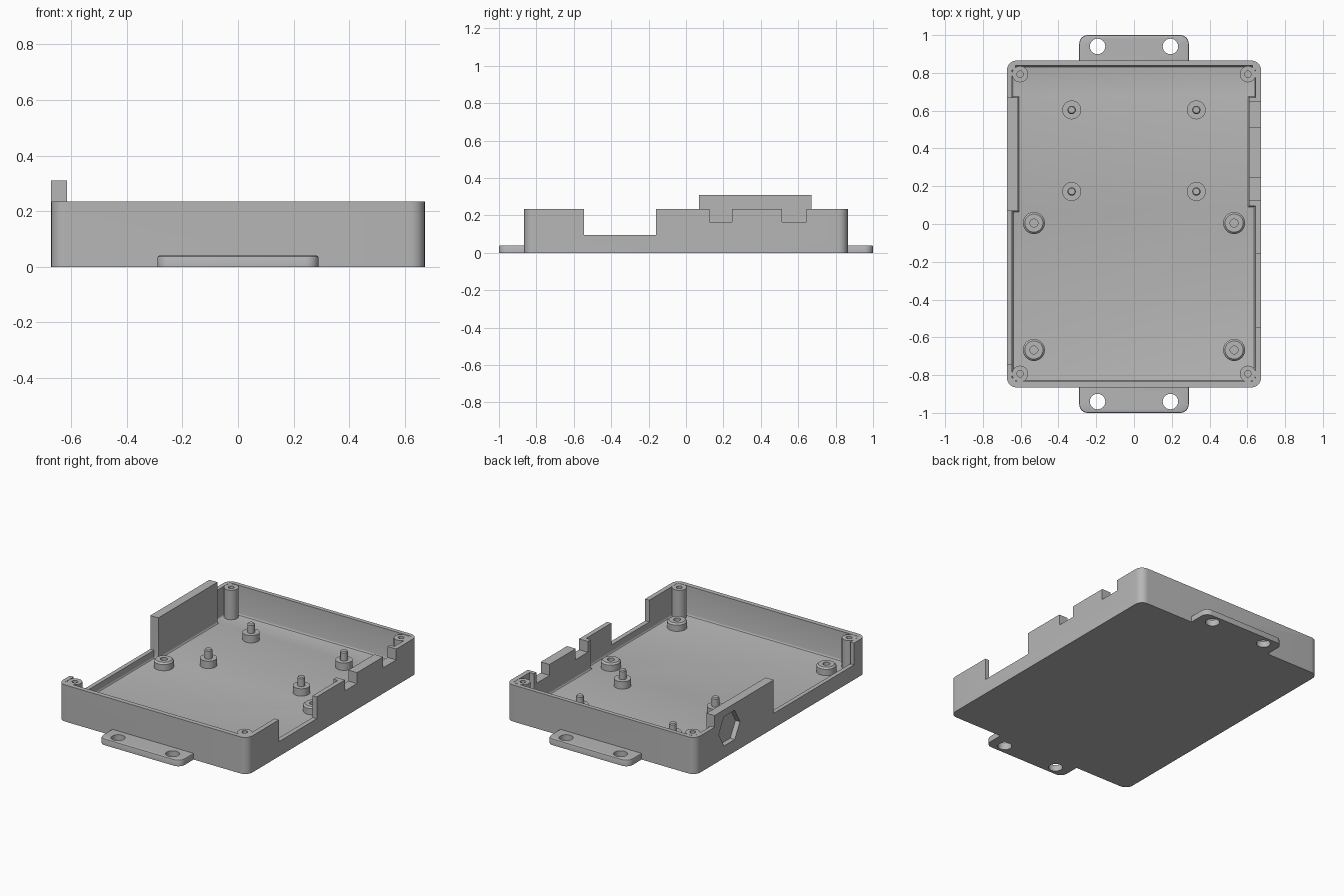
import bpy, bmesh, math
from mathutils import Matrix

cube = bpy.data.objects.get("Cube")
if cube:
    bpy.data.objects.remove(cube, do_unlink=True)

grey = bpy.data.materials.new("grey_plastic")
grey.use_nodes = True
grey.diffuse_color = (0.47, 0.47, 0.47, 1)
grey.node_tree.nodes["Principled BSDF"].inputs["Base Color"].default_value = grey.diffuse_color

TOP, FLOOR, LOW = 0.235, 0.045, 0.095
HX, HY = 0.672, 0.865


def make(name, bm):
    bmesh.ops.recalc_face_normals(bm, faces=bm.faces)
    mesh = bpy.data.meshes.new(name)
    bm.to_mesh(mesh)
    bm.free()
    mesh.materials.append(grey)
    ob = bpy.data.objects.new(name, mesh)
    bpy.context.collection.objects.link(ob)
    return ob


def bevel(bm, test, size, segments):
    edges = [e for e in bm.edges if test(e.verts[0].co, e.verts[1].co)]
    bmesh.ops.bevel(bm, geom=edges, offset=size, segments=segments,
                    affect='EDGES', profile=0.5)


def prism(points, z0, z1):
    bm = bmesh.new()
    base = bm.faces.new([bm.verts.new((x, y, z0)) for x, y in points])
    up = bmesh.ops.extrude_face_region(bm, geom=[base])["geom"]
    for v in up:
        if isinstance(v, bmesh.types.BMVert):
            v.co.z = z1
    return bm


def rect(x0, x1, y0, y1):
    return [(x0, y0), (x1, y0), (x1, y1), (x0, y1)]


def box(x0, x1, y0, y1, z0, z1):
    return make("cutter", prism(rect(x0, x1, y0, y1), z0, z1))


def rod(centre, radius, length, sides=40, along_x=False):
    bm = bmesh.new()
    bmesh.ops.create_cone(bm, cap_ends=True, segments=sides, radius1=radius,
                          radius2=radius, depth=length)
    if along_x:
        bm.transform(Matrix.Rotation(math.pi / 2, 4, 'Y'))
    bm.transform(Matrix.Translation(centre))
    return make("cutter", bm)


def cut(ob, cutter):
    mod = ob.modifiers.new("cut", 'BOOLEAN')
    mod.operation, mod.solver, mod.object = 'DIFFERENCE', 'EXACT', cutter
    bpy.context.view_layer.objects.active = ob
    bpy.ops.object.modifier_apply(modifier=mod.name)
    bpy.data.objects.remove(cutter, do_unlink=True)


def lathe(name, profile, x, y, sides=32):
    bm = bmesh.new()
    verts = [bm.verts.new((r, 0, z)) for r, z in profile]
    edges = [bm.edges.new(pair) for pair in zip(verts, verts[1:])]
    bmesh.ops.spin(bm, geom=verts + edges, cent=(0, 0, 0), axis=(0, 0, 1),
                   angle=math.tau, steps=sides)
    bmesh.ops.remove_doubles(bm, verts=bm.verts, dist=0.0005)
    bm.transform(Matrix.Translation((x, y, 0)))
    return make(name, bm)


def vertical(a, b):
    return abs(a.z - b.z) > 0.01


parts = []

# Tray body with rounded corners
bm = prism(rect(-HX, HX, -HY, HY), 0, 0.31)
bevel(bm, vertical, 0.05, 8)
tray = make("tray", bm)
parts.append(tray)

# Inner cavity, leaving a thick panel on one side and a thick block on the other
bm = prism([(-0.645, -0.835), (0.642, -0.835), (0.642, 0.095), (0.61, 0.095),
            (0.61, 0.67), (0.642, 0.67), (0.642, 0.838), (-0.645, 0.838),
            (-0.645, 0.67), (-0.615, 0.67), (-0.615, 0.07), (-0.645, 0.07)],
           FLOOR, 0.5)
bevel(bm, lambda a, b: max(a.z, b.z) < FLOOR + 0.001, 0.012, 3)
cut(tray, make("cutter", bm))

# Wall heights: everything but the panel is lower, with a long low side opening
cut(tray, box(-0.613, 1, -1, 1, TOP, 0.6))
cut(tray, box(-1, -0.5, 0.67, 1, TOP, 0.6))
cut(tray, box(-1, -0.5, -1, 0.07, TOP, 0.6))
cut(tray, box(-1, -0.63, -0.745, 0.07, LOW, 0.6))
cut(tray, box(0.63, 1, -0.545, -0.16, LOW, 0.6))

# Cable notches in the block
for y0, y1, yc in ((0.125, 0.247, 0.187), (0.513, 0.645, 0.573)):
    cut(tray, box(0.55, 1, y0, y1, 0.165, 0.6))
    cut(tray, rod((0.65, yc, 0.162), 0.04, 0.3, along_x=True))

# Round holes with hexagonal pockets in the panel
for y in (0.235, 0.52):
    cut(tray, rod((-0.65, y, 0.172), 0.067, 0.2, along_x=True))
    cut(tray, rod((-0.735, y, 0.172), 0.108, 0.19, sides=6, along_x=True))

# Mounting tabs with two screw holes each
for name, s in (("front_tab", -1), ("back_tab", 1)):
    bm = prism(rect(-0.29, 0.29, HY * s, s), 0, 0.04)
    bevel(bm, lambda a, b: vertical(a, b) and abs(a.y) > 0.95, 0.045, 6)
    bevel(bm, lambda a, b: min(a.z, b.z) > 0.03 and max(abs(a.y), abs(b.y)) > 0.9,
          0.007, 2)
    tab = make(name, bm)
    for x in (-0.193, 0.193):
        cut(tab, rod((x, 0.94 * s, 0.02), 0.041, 0.2))
    parts.append(tab)

# Corner screw posts
for sx in (-1, 1):
    for sy in (-1, 1):
        x, y = 0.603 * sx, 0.793 * sy
        parts.append(lathe("corner_post", [
            (0.043, FLOOR - 0.01), (0.043, TOP - 0.001), (0.017, TOP - 0.001),
            (0.017, 0.08), (0, 0.08)], x, y))
        fill = box(x + 0.024 * sx, x + 0.045 * sx, y + 0.022 * sy, y + 0.047 * sy,
                   FLOOR - 0.01, TOP - 0.001)
        fill.name = "corner_post_web"
        parts.append(fill)

# Board standoffs with pins, and wide screw standoffs
for x in (-0.33, 0.33):
    for y in (0.172, 0.604):
        parts.append(lathe("pin_standoff", [
            (0.05, FLOOR - 0.01), (0.05, 0.092), (0.022, 0.092), (0.022, 0.143),
            (0.017, 0.15), (0, 0.15)], x, y))
for x in (-0.53, 0.53):
    for y in (0.005, -0.667):
        parts.append(lathe("screw_standoff", [
            (0.058, FLOOR - 0.01), (0.058, 0.085), (0.048, 0.095), (0.021, 0.095),
            (0.021, 0.055), (0, 0.055)], x, y))

# Smooth curved faces, keep hard edges
bpy.ops.object.select_all(action='DESELECT')
for ob in parts:
    ob.select_set(True)
bpy.context.view_layer.objects.active = tray
bpy.ops.object.shade_smooth_by_angle(angle=math.radians(30))
